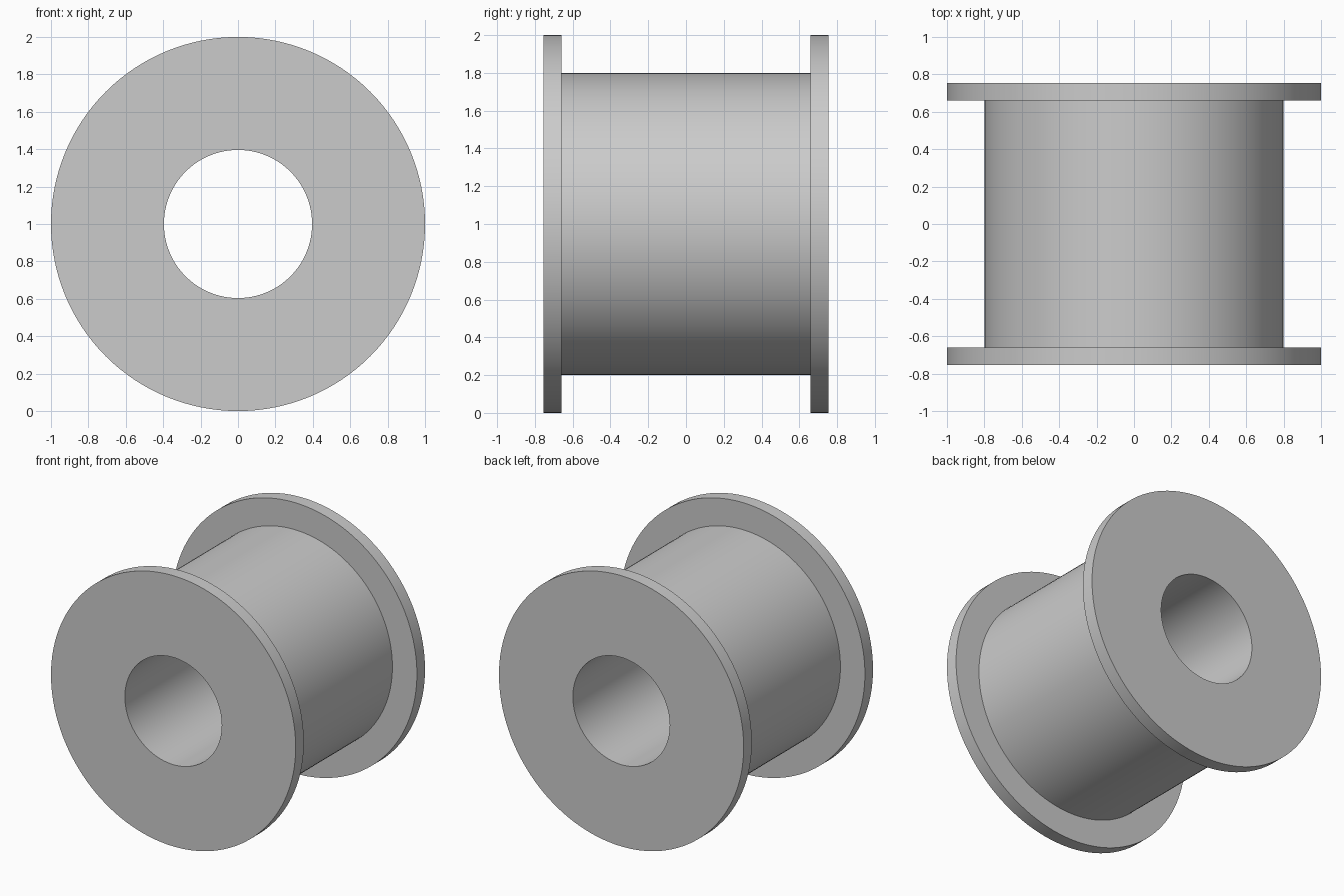
import bpy
import bmesh
from math import cos, sin, tau, radians

cube = bpy.data.objects.get("Cube")
if cube:
    bpy.data.objects.remove(cube, do_unlink=True)

SEGMENTS = 128
RIM, BARREL, BORE = 1.0, 0.8, 0.396      # radii
OUTER, INNER = 0.755, 0.66               # flange faces along y

# Plain grey material
grey = bpy.data.materials.new("light grey")
grey.use_nodes = True
color = (0.6, 0.6, 0.6, 1)
grey.diffuse_color = color
grey.node_tree.nodes["Principled BSDF"].inputs["Base Color"].default_value = color

# Closed half-section (radius, y), mirrored front to back
half = [(BORE, OUTER), (RIM, OUTER), (RIM, INNER), (BARREL, INNER)]
profile = half + [(r, -y) for r, y in reversed(half)]

# Revolve the section around the y axis
bm = bmesh.new()
rings = []
for i in range(SEGMENTS):
    a = tau * i / SEGMENTS
    rings.append([bm.verts.new((r * cos(a), y, r * sin(a))) for r, y in profile])
for i, ring in enumerate(rings):
    following = rings[(i + 1) % SEGMENTS]
    for j in range(len(profile)):
        k = (j + 1) % len(profile)
        bm.faces.new((ring[j], ring[k], following[k], following[j]))
bmesh.ops.recalc_face_normals(bm, faces=bm.faces)

mesh = bpy.data.meshes.new("flanged_spool")
bm.to_mesh(mesh)
bm.free()
mesh.materials.append(grey)

# Place on the ground with crisp flange edges
spool = bpy.data.objects.new("flanged_spool", mesh)
spool.location.z = RIM
bpy.context.collection.objects.link(spool)
bpy.ops.object.select_all(action="DESELECT")
spool.select_set(True)
bpy.context.view_layer.objects.active = spool
bpy.ops.object.shade_smooth_by_angle(angle=radians(30))
